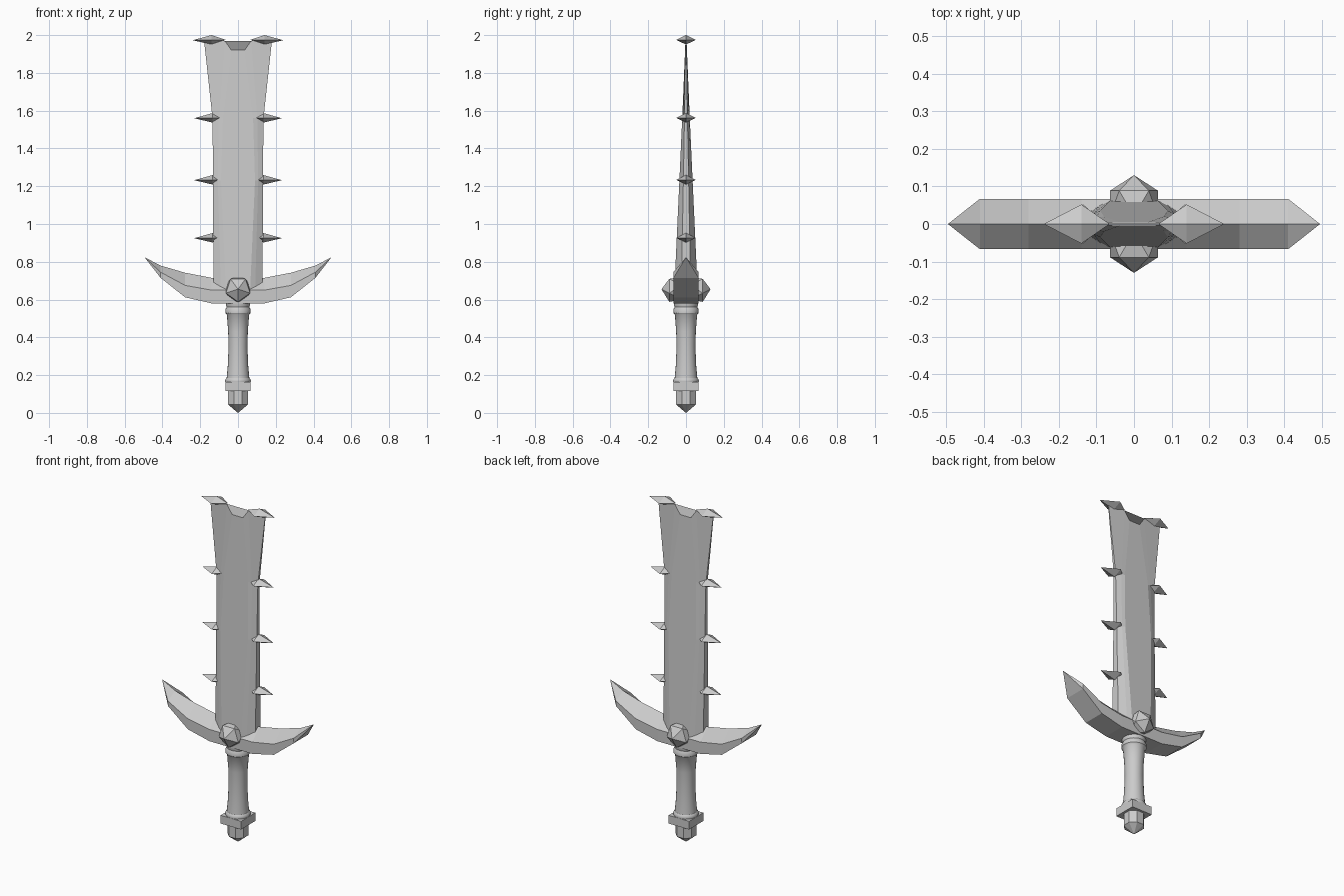
import bpy, bmesh, math
from mathutils import Matrix

cube = bpy.data.objects.get("Cube")
if cube:
    bpy.data.objects.remove(cube, do_unlink=True)

steel = bpy.data.materials.new("plain grey")
steel.use_nodes = True
steel.diffuse_color = (0.6, 0.6, 0.6, 1)
steel.node_tree.nodes["Principled BSDF"].inputs["Base Color"].default_value = (0.6, 0.6, 0.6, 1)


def finish(name, bm):
    bmesh.ops.recalc_face_normals(bm, faces=bm.faces)
    mesh = bpy.data.meshes.new(name)
    bm.to_mesh(mesh)
    bm.free()
    obj = bpy.data.objects.new(name, mesh)
    bpy.context.collection.objects.link(obj)
    mesh.materials.append(steel)
    return obj


def loft(name, rings):
    """Skin a list of closed rings; a one-point ring makes a tip."""
    bm = bmesh.new()
    loops = [[bm.verts.new(p) for p in ring] for ring in rings]
    for a, b in zip(loops, loops[1:]):
        n = max(len(a), len(b))
        for i in range(n):
            j = (i + 1) % n
            if len(a) == 1:
                bm.faces.new((a[0], b[j], b[i]))
            elif len(b) == 1:
                bm.faces.new((a[i], a[j], b[0]))
            else:
                bm.faces.new((a[i], a[j], b[j], b[i]))
    for end in (loops[0], loops[-1]):
        if len(end) > 2:
            bm.faces.new(end)
    return finish(name, bm)


def lathe(name, profile, sides, turn=0.0):
    rings = []
    for r, z in profile:
        angles = [turn + math.tau * i / sides for i in range(sides)]
        rings.append([(r * math.cos(a), r * math.sin(a), z) for a in angles] if r else [(0, 0, z)])
    return loft(name, rings)


def section(half):
    """Mirror the front-right quarter (x, y, z) points to a full blade section."""
    back = [(x, -y, z) for x, y, z in reversed(half)]
    right = back + half[::-1][::-1]
    right = [(x, -y, z) for x, y, z in half] + [(x, y, z) for x, y, z in reversed(half)]
    left = [(-x, y, z) for x, y, z in reversed(right)]
    return right + left


# Blade: flat centre, bevelled sides, thinning towards a notched flared top
stations = [(0.6, 0.13, 0.062, 0.064), (1.23, 0.132, 0.09, 0.035), (1.56, 0.135, 0.08, 0.02)]
rings = []
for z, w, r, t in stations:
    m = r + 0.4 * (w - r)
    rings.append(section([(r, t, z), (m, t * 0.8, z), (w, t * 0.4, z)]))
rings.append(section([(0.035, 0.004, 1.92), (0.07, 0.003, 1.97), (0.18, 0.002, 1.975)]))
loft("blade", rings)

# Spikes along both edges
for side, label in ((1, "left"), (-1, "right")):
    for i, z in enumerate((0.927, 1.234, 1.562, 1.975)):
        top = i == 3
        peak = 0.14 if top else 0.135
        tip, root = (0.24, 0.065) if top else (0.232, 0.078)
        ring = [(side * peak, 0.052, z), (side * peak, 0, z + 0.025),
                (side * peak, -0.052, z), (side * peak, 0, z - 0.025)]
        loft(f"{label}_spike_{i + 1}", [[(side * root, 0, z)], ring, [(side * tip, 0, z - 0.002)]])

# Guard: ridged wings sweeping up to points; (x, ridge z, shoulder z, bottom z)
wing = [(0.14, 0.715, 0.65, 0.58), (0.28, 0.742, 0.675, 0.612), (0.41, 0.78, 0.745, 0.715)]
guard = []
for side in (-1, 1):
    part = [[(side * x, 0, a), (side * x, 0.067, b), (side * x, 0.066, c),
             (side * x, -0.066, c), (side * x, -0.067, b)] for x, a, b, c in wing]
    part.append([(side * 0.495, 0, 0.824)])
    guard += part[::-1] if side < 0 else part
loft("guard", guard)

# Gems on front and back
for label, turn in (("front", 0), ("back", math.pi)):
    bm = bmesh.new()
    bmesh.ops.create_icosphere(bm, subdivisions=1, radius=0.075)
    face_front = Matrix(((0, 1, 0, 0), (0, 0, -1, -0.055), (-1, 0, 0, 0.655), (0, 0, 0, 1)))
    bm.transform(Matrix.Rotation(turn, 4, 'Z') @ face_front)
    finish(f"{label}_gem", bm)

# Grip: waisted handle with a collar at each end
grip = lathe("grip", [(0.066, 0.16), (0.068, 0.168), (0.066, 0.178), (0.06, 0.185), (0.054, 0.25),
                      (0.05, 0.35), (0.052, 0.43), (0.059, 0.52), (0.067, 0.53), (0.067, 0.548),
                      (0.06, 0.56), (0.064, 0.575), (0.064, 0.6)], 24)
bpy.context.view_layer.objects.active = grip
grip.select_set(True)
bpy.ops.object.shade_smooth_by_angle(angle=math.radians(35))

# Pommel: square flange and a faceted pointed end
corner = math.pi / 4
lathe("pommel_flange", [(0.067 / math.cos(corner), 0.115), (0.067 / math.cos(corner), 0.163)], 4, corner)
lathe("pommel_tip", [(0, 0), (0.057, 0.044), (0.057, 0.118)], 8, math.pi / 8)
